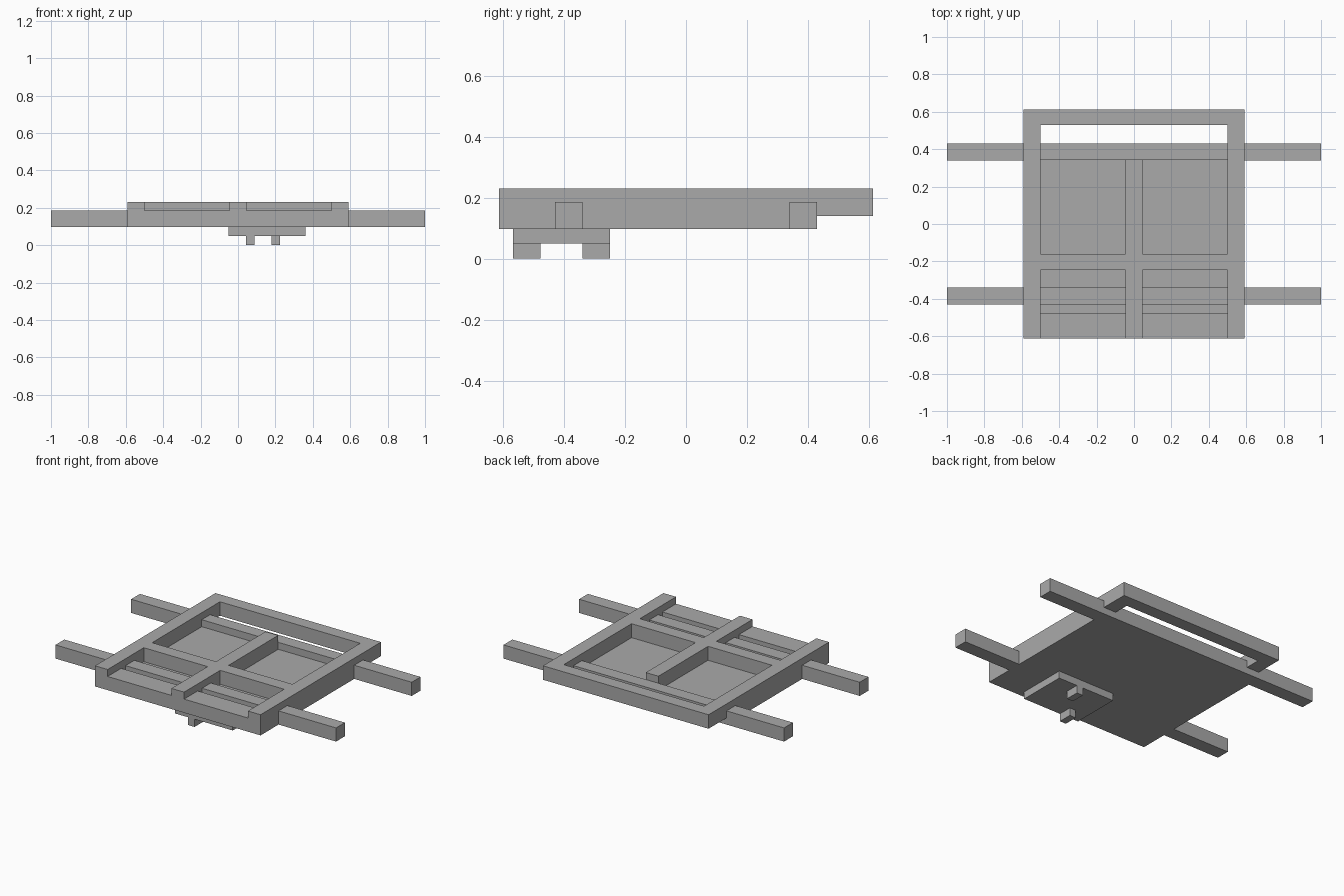
import bpy
import bmesh

default = bpy.data.objects.get("Cube")
if default:
    bpy.data.objects.remove(default, do_unlink=True)

grey = bpy.data.materials.new("plain grey")
grey.use_nodes = True
grey.diffuse_color = (0.4, 0.4, 0.4, 1)
grey.node_tree.nodes["Principled BSDF"].inputs["Base Color"].default_value = (0.4, 0.4, 0.4, 1)


def box(name, xs, ys, zs):
    """Box spanning the given ranges."""
    bm = bmesh.new()
    bmesh.ops.create_cube(bm, size=1)
    for v in bm.verts:
        v.co = [r[0] if c < 0 else r[1] for c, r in zip(v.co, (xs, ys, zs))]
    mesh = bpy.data.meshes.new(name)
    bm.to_mesh(mesh)
    bm.free()
    mesh.materials.append(grey)
    ob = bpy.data.objects.new(name, mesh)
    bpy.context.collection.objects.link(ob)
    return ob


def mirrored(r):
    return (-r[1], -r[0])


BOTTOM, FLOOR, RIB, TOP, ABOVE = 0.097, 0.14, 0.185, 0.23, 0.3
SIDE, INNER, SPINE = 0.59, 0.5, 0.045
FRONT, BACK, PLATE_BACK = -0.613, 0.613, 0.43

# Tray body, carved from one block
body = box("tray_body", (-SIDE, SIDE), (FRONT, BACK), (BOTTOM, TOP))
cutters = []

# Bays either side of the spine: ribs are left standing between the grooves
bay = (SPINE, INNER)
for xs in (bay, mirrored(bay)):
    for ys, floor in (
        ((-0.7, -0.245), RIB),
        ((-0.475, -0.43), FLOOR),
        ((-0.34, -0.245), FLOOR),
        ((-0.16, 0.4), RIB),
        ((-0.16, 0.345), FLOOR),
    ):
        cutters.append(box("bay_cutter", xs, ys, (floor, ABOVE)))

# Rear ledge, open slot behind it and raised underside of the rear loop
cutters.append(box("ledge_cutter", (-INNER, INNER), (0.345, 0.53), (RIB, ABOVE)))
cutters.append(box("slot_cutter", (-INNER, INNER), (PLATE_BACK, 0.53), (0, ABOVE)))
cutters.append(box("underside_cutter", (-1, 1), (PLATE_BACK, 0.8), (0, FLOOR)))

for cutter in cutters:
    cutter.hide_render = True
    mod = body.modifiers.new("cut", "BOOLEAN")
    mod.operation = "DIFFERENCE"
    mod.solver = "EXACT"
    mod.object = cutter

# Bake the cuts and discard the cutters
bpy.context.view_layer.update()
graph = bpy.context.evaluated_depsgraph_get()
carved = bpy.data.meshes.new_from_object(body.evaluated_get(graph))
body.modifiers.clear()
body.data = carved
for cutter in cutters:
    bpy.data.objects.remove(cutter, do_unlink=True)

# Four side arms
arm = (SIDE, 1.0)
for side, xs in (("left", arm), ("right", mirrored(arm))):
    for end, ys in (("front", (-0.43, -0.34)), ("rear", (0.34, 0.43))):
        box(f"{end}_{side}_arm", xs, ys, (BOTTOM, RIB))

# Offset mounting block with two pegs underneath
box("mounting_block", (-0.05, 0.36), (-0.568, -0.25), (0.05, BOTTOM))
box("front_peg", (0.043, 0.088), (-0.568, -0.478), (0, 0.05))
box("rear_peg", (0.18, 0.225), (-0.34, -0.25), (0, 0.05))
